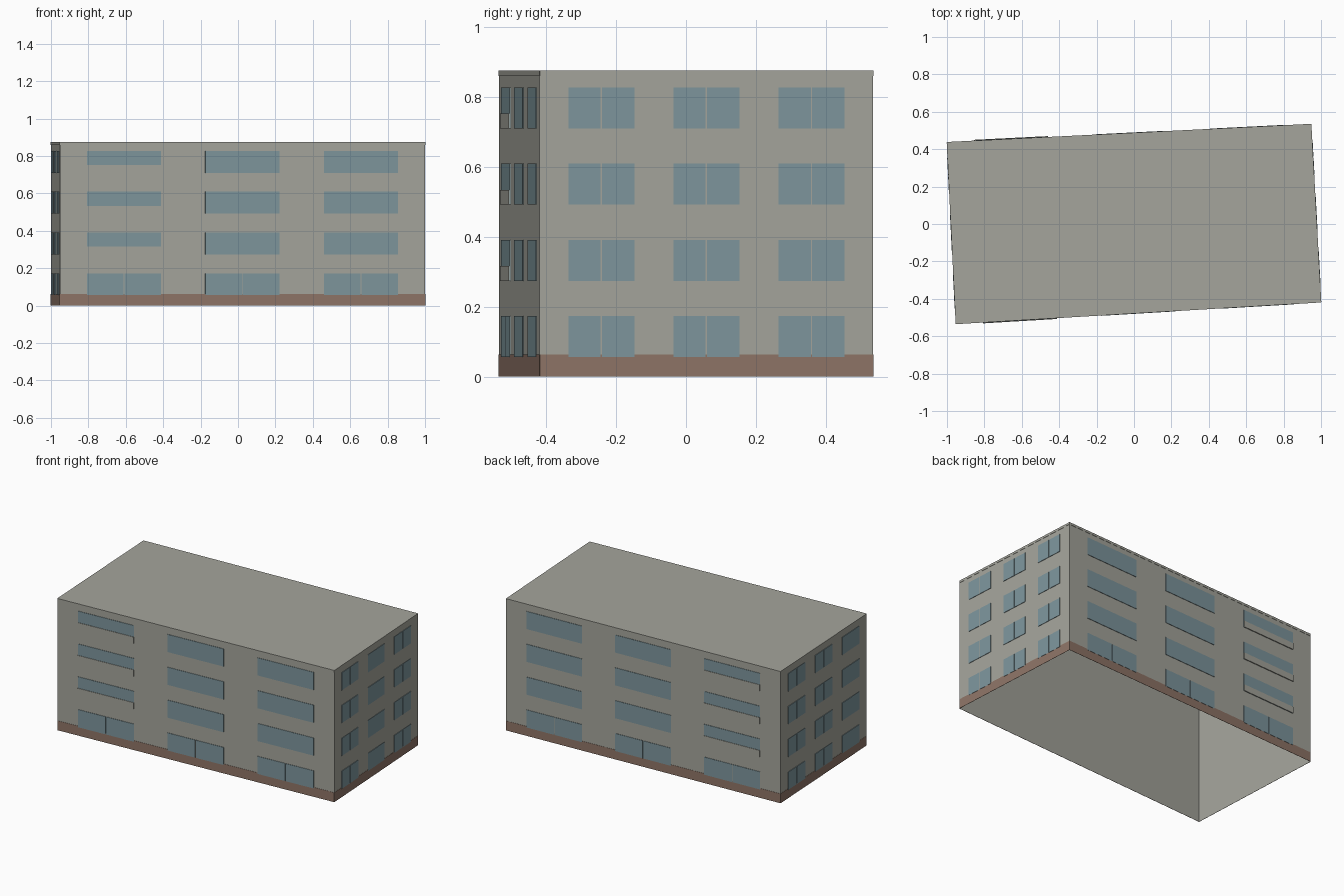
import bpy, bmesh
from mathutils import Vector

cube = bpy.data.objects.get("Cube")
if cube:
    bpy.data.objects.remove(cube, do_unlink=True)


def material(name, rgb):
    """Flat colour given as 0-255 sRGB, stored linear."""
    lin = [((c / 255 + 0.055) / 1.055) ** 2.4 for c in rgb]
    mat = bpy.data.materials.new(name)
    mat.use_nodes = True
    mat.diffuse_color = (*lin, 1)
    mat.node_tree.nodes["Principled BSDF"].inputs["Base Color"].default_value = (*lin, 1)
    return mat


WALL = material("warm grey wall", (165, 165, 156))
GLASS = material("blue grey glass", (126, 150, 157))
PLINTH = material("brown plinth", (143, 117, 103))

HEIGHT = 0.875
FRONT_A, FRONT_B = Vector((-0.952, -0.534, 0)), Vector((1.0, -0.418, 0))
BACK_A, BACK_B = Vector((0.947, 0.534, 0)), Vector((-1.0, 0.437, 0))
WALLS = {
    "front": (FRONT_A, FRONT_B),
    "right_side": (FRONT_B, BACK_A),
    "back": (BACK_A, BACK_B),
    "left_side": (BACK_B, FRONT_A),
}


def finish(bm, name, mat):
    bmesh.ops.recalc_face_normals(bm, faces=bm.faces)
    mesh = bpy.data.meshes.new(name)
    bm.to_mesh(mesh)
    bm.free()
    mesh.materials.append(mat)
    obj = bpy.data.objects.new(name, mesh)
    bpy.context.collection.objects.link(obj)


def plate(bm, wall, u0, u1, z0, z1, depth):
    """Thin plate on a wall, u running 0-1 along the wall."""
    a, b = WALLS[wall]
    along = b - a
    out = Vector((along.y, -along.x, 0)).normalized() * depth
    corners = [a + along * u + Vector((0, 0, z))
               for u, z in ((u0, z0), (u1, z0), (u1, z1), (u0, z1))]
    inner = [bm.verts.new(c) for c in corners]
    outer = [bm.verts.new(c + out) for c in corners]
    bm.faces.new(outer)
    for i in range(4):
        j = (i + 1) % 4
        bm.faces.new((inner[i], inner[j], outer[j], outer[i]))


# Building shell, open underneath
bm = bmesh.new()
base = [bm.verts.new(p) for p in (FRONT_A, FRONT_B, BACK_A, BACK_B)]
top = [bm.verts.new(v.co + Vector((0, 0, HEIGHT))) for v in base]
bm.faces.new(top)
for i in range(4):
    j = (i + 1) % 4
    bm.faces.new((base[i], base[j], top[j], top[i]))
finish(bm, "building_shell", WALL)

# Plinth and roof edge bands
for name, z0, z1, mat in (("plinth", 0, 0.063, PLINTH), ("roof_edge", 0.86, HEIGHT, WALL)):
    bm = bmesh.new()
    for wall in WALLS:
        plate(bm, wall, 0, 1, z0, z1, 0.0015)
    finish(bm, name, mat)

# Windows on four floors, with balcony panels on the long walls
LONG_COLUMNS = ((0.074, 0.277), (0.398, 0.601), (0.723, 0.926))
SHORT_COLUMNS = ((0.086, 0.284), (0.401, 0.599), (0.717, 0.914))
BALCONY_COLUMN = {"front": 0, "back": 2}

panels = bmesh.new()
for wall, (a, b) in WALLS.items():
    is_long = wall in BALCONY_COLUMN
    half_gap = 0.002 / (b - a).length
    bm = bmesh.new()
    for floor in range(4):
        z0 = 0.056 + floor * 0.218
        z1 = z0 + 0.117
        for col, (u0, u1) in enumerate(LONG_COLUMNS if is_long else SHORT_COLUMNS):
            mid = (u0 + u1) / 2
            if floor and is_long:
                plate(bm, wall, u0, u1, z0, z1, 0.003)
            else:
                plate(bm, wall, u0, mid - half_gap, z0, z1, 0.003)
                plate(bm, wall, mid + half_gap, u1, z0, z1, 0.003)
            if floor and col == BALCONY_COLUMN.get(wall):
                plate(panels, wall, u0, u1, z0, z0 + 0.042, 0.006)
    finish(bm, wall + "_windows", GLASS)
finish(panels, "balcony_panels", WALL)
